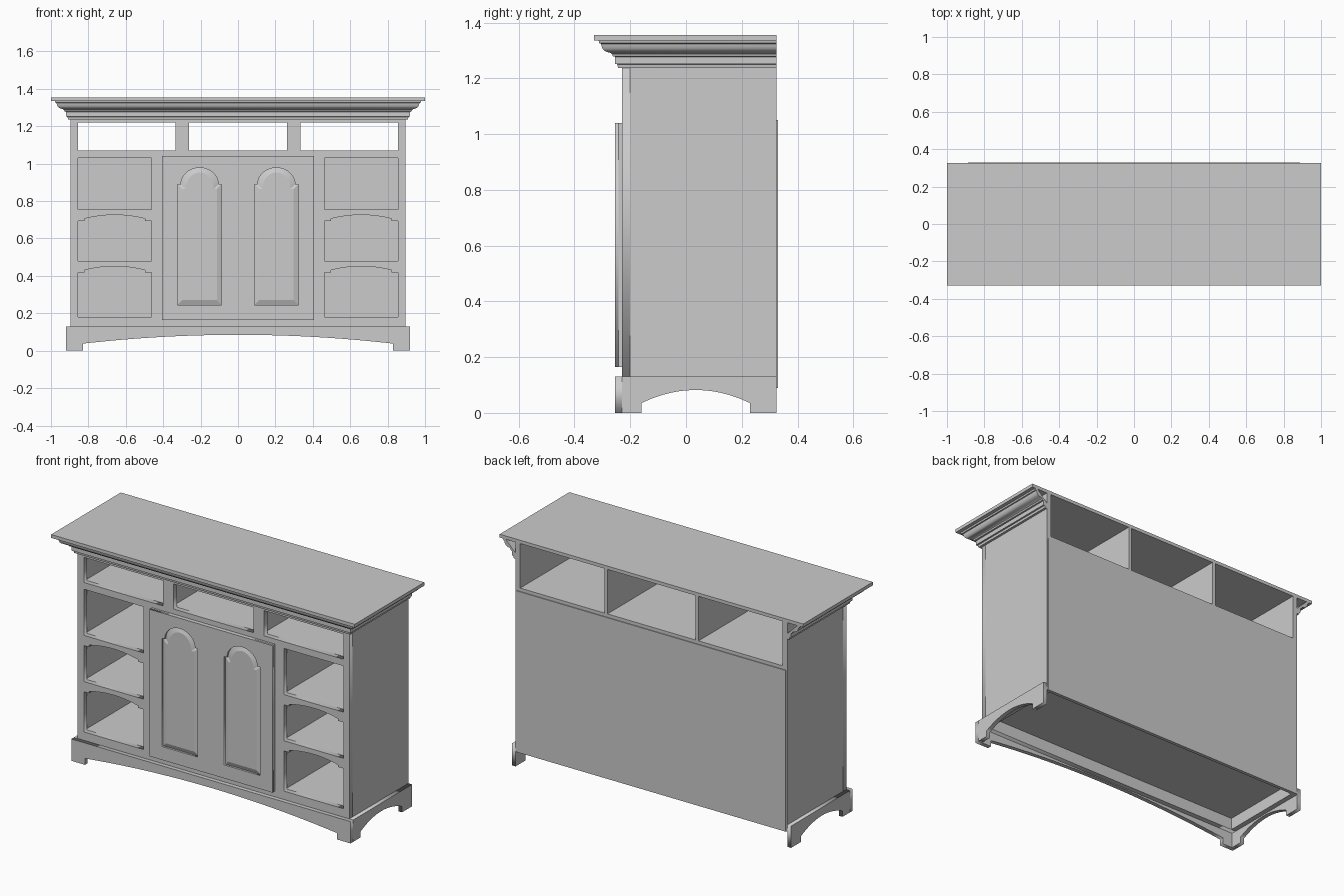
import bpy, bmesh, math
from mathutils import Matrix

if "Cube" in bpy.data.objects:
    bpy.data.objects.remove(bpy.data.objects["Cube"])

mat = bpy.data.materials.new("grey_paint")
mat.diffuse_color = (0.6, 0.6, 0.6, 1)
mat.use_nodes = True
mat.node_tree.nodes["Principled BSDF"].inputs["Base Color"].default_value = mat.diffuse_color

HX, YF, YB = 0.895, -0.23, 0.325      # body half width, front, back
ZT = 1.335                            # underside of the top


def finish(name, bm):
    bmesh.ops.remove_doubles(bm, verts=bm.verts, dist=1e-5)
    bmesh.ops.recalc_face_normals(bm, faces=bm.faces)
    me = bpy.data.meshes.new(name)
    bm.to_mesh(me)
    bm.free()
    me.materials.clear()
    me.materials.append(mat)
    ob = bpy.data.objects.new(name, me)
    bpy.context.collection.objects.link(ob)
    return ob


def box(name, x0, x1, y0, y1, z0, z1):
    bm = bmesh.new()
    bmesh.ops.create_cube(bm, size=1)
    for v in bm.verts:
        v.co = ((x0 + x1) / 2 + v.co.x * (x1 - x0),
                (y0 + y1) / 2 + v.co.y * (y1 - y0),
                (z0 + z1) / 2 + v.co.z * (z1 - z0))
    return finish(name, bm)


def plate(name, outlines, a, b, axis="y"):
    """Flat board: the first outline is the edge, the others are holes."""
    cu = bpy.data.curves.new(name + "_outline", "CURVE")
    cu.dimensions = "2D"
    cu.fill_mode = "BOTH"
    cu.extrude = (b - a) / 2
    for pts in outlines:
        sp = cu.splines.new("POLY")
        sp.points.add(len(pts) - 1)
        for p, (u, v) in zip(sp.points, pts):
            p.co = (u, v, 0, 1)
        sp.use_cyclic_u = True
    tmp = bpy.data.objects.new(name + "_outline", cu)
    bpy.context.collection.objects.link(tmp)
    me = bpy.data.meshes.new_from_object(
        tmp.evaluated_get(bpy.context.evaluated_depsgraph_get()))
    bpy.data.objects.remove(tmp)
    c = (a + b) / 2
    if axis == "y":
        m = Matrix(((1, 0, 0, 0), (0, 0, -1, c), (0, 1, 0, 0), (0, 0, 0, 1)))
    else:
        m = Matrix(((0, 0, 1, c), (1, 0, 0, 0), (0, 1, 0, 0), (0, 0, 0, 1)))
    bm = bmesh.new()
    bm.from_mesh(me)
    bm.transform(m)
    return finish(name, bm)


def rect(x0, x1, z0, z1):
    return [(x0, z0), (x1, z0), (x1, z1), (x0, z1)]


def bow(x0, x1, z, rise, n=16):
    """Shallow arch running from x1 back to x0."""
    return [(x1 + (x0 - x1) * i / n, z + rise * (1 - (2 * i / n - 1) ** 2))
            for i in range(n + 1)]


def notched(x0, x1, z0, z1):
    """Opening with stepped corners and a bowed top."""
    return ([(x0, z0), (x1, z0), (x1, z1 - 0.032), (x1 - 0.035, z1 - 0.032)]
            + bow(x0 + 0.035, x1 - 0.035, z1 - 0.02, 0.02)
            + [(x0 + 0.035, z1 - 0.032), (x0, z1 - 0.032)])


def tombstone(xm, i=0.0, n=20):
    """Door panel outline with an arched head, inset by i."""
    w, r, z0, zs, zt = 0.118 - i, 0.1 - i, 0.245 + i, 0.89 - i, 0.978 - i
    arc = [(xm + r * math.cos(math.pi * k / n),
            zs + (zt - zs) * math.sin(math.pi * k / n)) for k in range(n + 1)]
    return [(xm - w, z0), (xm + w, z0), (xm + w, zs)] + arc + [(xm - w, zs)]


# top board
box("top_board", -1, 1, -0.33, YB, ZT, 1.355)

# crown moulding: profile of (overhang, height) swept round three sides
ogee = [(0.0, 1.237), (0.014, 1.237), (0.016, 1.25), (0.024, 1.252),
        (0.024, 1.277), (0.032, 1.279), (0.035, 1.287), (0.043, 1.292),
        (0.055, 1.295), (0.064, 1.300), (0.070, 1.307), (0.073, 1.316),
        (0.075, 1.324), (0.081, 1.326), (0.083, ZT), (0.066, ZT), (0.0, 1.27)]
bm = bmesh.new()
rings = []
for sx, y_at in ((-1, lambda o: YB), (-1, lambda o: YF - o),
                 (1, lambda o: YF - o), (1, lambda o: YB)):
    rings.append([bm.verts.new((sx * (HX + o), y_at(o), z)) for o, z in ogee])
for r0, r1 in zip(rings, rings[1:]):
    for k in range(len(ogee)):
        j = (k + 1) % len(ogee)
        bm.faces.new((r0[k], r0[j], r1[j], r1[k]))
bm.faces.new(rings[0])
bm.faces.new(rings[-1])
crown = finish("crown_moulding", bm)
bpy.context.view_layer.objects.active = crown
crown.select_set(True)
bpy.ops.object.shade_smooth_by_angle(angle=math.radians(35))

# face frame with all its openings
holes = [rect(-0.855, -0.333, 1.07, 1.22), rect(-0.263, 0.263, 1.07, 1.22),
         rect(0.333, 0.855, 1.07, 1.22)]
for x0, x1 in ((-0.855, -0.463), (0.463, 0.855)):
    holes += [rect(x0, x1, 0.755, 1.03), notched(x0, x1, 0.48, 0.726),
              notched(x0, x1, 0.18, 0.451)]
plate("face_frame", [rect(-HX, HX, 0.09, ZT)] + holes, YF, YF + 0.03)

# carcass
YI = YF + 0.03
for s, side in ((-1, "left"), (1, "right")):
    def sbox(name, xa, xb, *rest):
        box(side + "_" + name, min(s * xa, s * xb), max(s * xa, s * xb), *rest)
    sbox("side_panel", HX - 0.03, HX, YI, YB, 0.09, ZT)
    sbox("inner_wall", 0.435, 0.455, YI, 0.31, 0.18, 1.05)
    sbox("upper_divider", 0.29, 0.31, YI, YB, 1.07, ZT)
    sbox("middle_shelf", 0.455, HX - 0.03, YI, 0.31, 0.46, 0.48)
    sbox("top_shelf", 0.455, HX - 0.03, YI, 0.31, 0.735, 0.755)
box("upper_shelf", -HX + 0.03, HX - 0.03, YI, YB, 1.05, 1.07)
box("bottom_panel", -HX + 0.03, HX - 0.03, YI, 0.31, 0.16, 0.18)
box("back_panel", -0.887, 0.887, 0.31, 0.33, 0.09, 1.05)

# doors: one slab, two recesses, each holding a bevelled raised field
YD = -0.255
plate("door_front", [rect(-0.405, 0.405, 0.165, 1.04)]
      + [tombstone(x) for x in (-0.205, 0.205)], YD, YD + 0.012)
box("door_back", -0.405, 0.405, YD + 0.012, YF, 0.165, 1.04)
for x, side in ((-0.205, "left"), (0.205, "right")):
    bm = bmesh.new()
    low = [bm.verts.new((u, YD + 0.012, v)) for u, v in tombstone(x)]
    high = [bm.verts.new((u, YD + 0.002, v)) for u, v in tombstone(x, 0.025)]
    for k in range(len(low)):
        j = (k + 1) % len(low)
        bm.faces.new((low[k], low[j], high[j], high[k]))
    bm.faces.new(high)
    finish(side + "_door_panel", bm)

# plinth boards with arched cut-outs
BX = 0.92
plate("front_plinth", [[(-BX, 0.13), (-BX, 0), (-0.83, 0), (-0.83, 0.035)]
      + bow(0.83, -0.83, 0.038, 0.047, 24) + [(0.83, 0), (BX, 0), (BX, 0.13)]],
      YD, YF)
for s, side in ((-1, "left"), (1, "right")):
    a, b = sorted((s * (BX - 0.025), s * BX))
    plate(side + "_plinth", [[(YF, 0.13), (YF, 0), (-0.16, 0)]
          + bow(0.23, -0.16, 0.035, 0.047, 20)
          + [(0.23, 0), (YB, 0), (YB, 0.13)]], a, b, "x")
